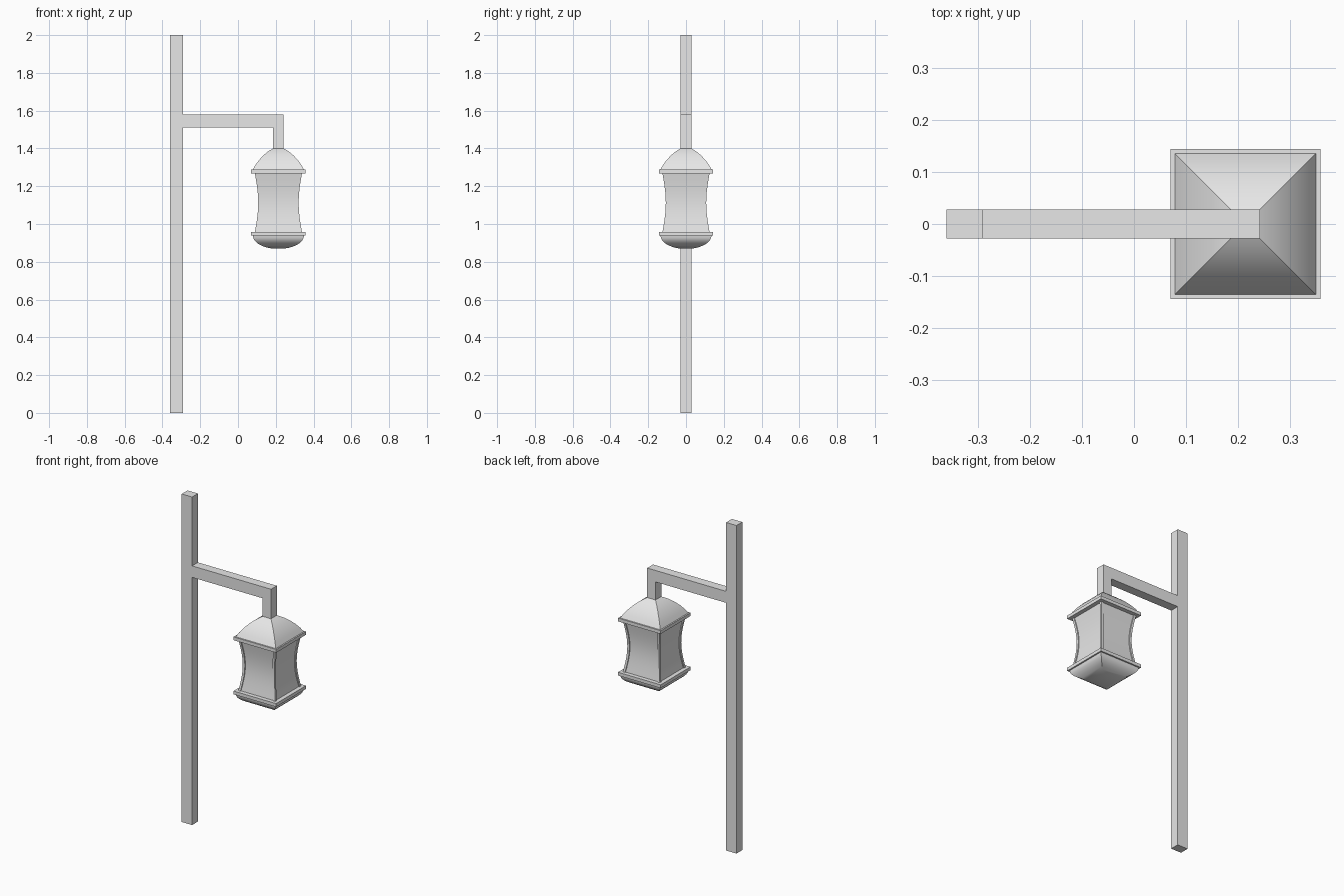
import bpy, bmesh, math

cube = bpy.data.objects.get("Cube")
if cube:
    bpy.data.objects.remove(cube, do_unlink=True)

grey = bpy.data.materials.new("plain_grey")
grey.use_nodes = True
grey.diffuse_color = (0.8, 0.8, 0.8, 1)
grey.node_tree.nodes["Principled BSDF"].inputs["Base Color"].default_value = (0.8, 0.8, 0.8, 1)

LAMP_X = 0.214
BEAM = 0.028      # half thickness of the post and arm


def finish(name, bm, smooth=False):
    bmesh.ops.recalc_face_normals(bm, faces=bm.faces)
    mesh = bpy.data.meshes.new(name)
    bm.to_mesh(mesh)
    bm.free()
    obj = bpy.data.objects.new(name, mesh)
    bpy.context.collection.objects.link(obj)
    mesh.materials.append(grey)
    if smooth:
        bpy.ops.object.select_all(action='DESELECT')
        obj.select_set(True)
        bpy.context.view_layer.objects.active = obj
        bpy.ops.object.shade_smooth_by_angle(angle=math.radians(25))
    return obj


def square_loft(name, sections, smooth=True):
    """Stack square rings given as (centre x, centre y, half width, z)."""
    bm = bmesh.new()
    rings = []
    for cx, cy, h, z in sections:
        rings.append([bm.verts.new((cx + sx * h, cy + sy * h, z))
                      for sx, sy in ((-1, -1), (1, -1), (1, 1), (-1, 1))])
    for low, high in zip(rings, rings[1:]):
        for i in range(4):
            j = (i + 1) % 4
            bm.faces.new((low[i], low[j], high[j], high[i]))
    bm.faces.new(rings[0][::-1])
    bm.faces.new(rings[-1])
    return finish(name, bm, smooth)


def lamp_loft(name, profile, smooth=True):
    return square_loft(name, [(LAMP_X, 0, h, z) for h, z in profile], smooth)


# Post with its arm and drop, one extruded outline
outline = [(-0.36, 0), (-0.29, 0), (-0.29, 1.51), (0.186, 1.51), (0.186, 1.395),
           (0.242, 1.395), (0.242, 1.58), (-0.29, 1.58), (-0.29, 2), (-0.36, 2)]
bm = bmesh.new()
face = bm.faces.new([bm.verts.new((x, -BEAM, z)) for x, z in outline])
extruded = bmesh.ops.extrude_face_region(bm, geom=[face])
bmesh.ops.translate(bm, vec=(0, 2 * BEAM, 0),
                    verts=[v for v in extruded["geom"] if isinstance(v, bmesh.types.BMVert)])
finish("post_and_arm", bm)

# Rims above and below the lamp body
for name, z in (("upper_rim", 1.268), ("lower_rim", 0.938)):
    lamp_loft(name, [(0.144, z), (0.144, z + 0.02)], smooth=False)

# Bulging roof
lamp_loft("lamp_roof", [(0.136, 1.287), (0.122, 1.312), (0.103, 1.338),
                        (0.08, 1.363), (0.055, 1.384), (0.028, 1.4)])

# Rounded underside
steps = 8
bowl = []
for i in range(steps + 1):
    a = math.radians(78) * (1 - i / steps)
    bowl.append((0.135 * math.cos(a), 0.938 - 0.07 * math.sin(a)))
lamp_loft("lamp_bowl", bowl)

# Waisted body and its four corner strips
BOTTOM, TOP, ROWS = 0.955, 1.27, 10


def waisted(widest):
    for i in range(ROWS + 1):
        t = i / ROWS
        yield widest - 0.018 * math.sin(math.pi * t), BOTTOM + (TOP - BOTTOM) * t


lamp_loft("lamp_body", list(waisted(0.119)))
STRIP = 0.007
for side, sx in (("left", 1), ("right", -1)):
    for end, sy in (("front", -1), ("back", 1)):
        square_loft(f"{end}_{side}_corner_strip",
                    [(LAMP_X + sx * (h - STRIP), sy * (h - STRIP), STRIP, z)
                     for h, z in waisted(0.125)])
